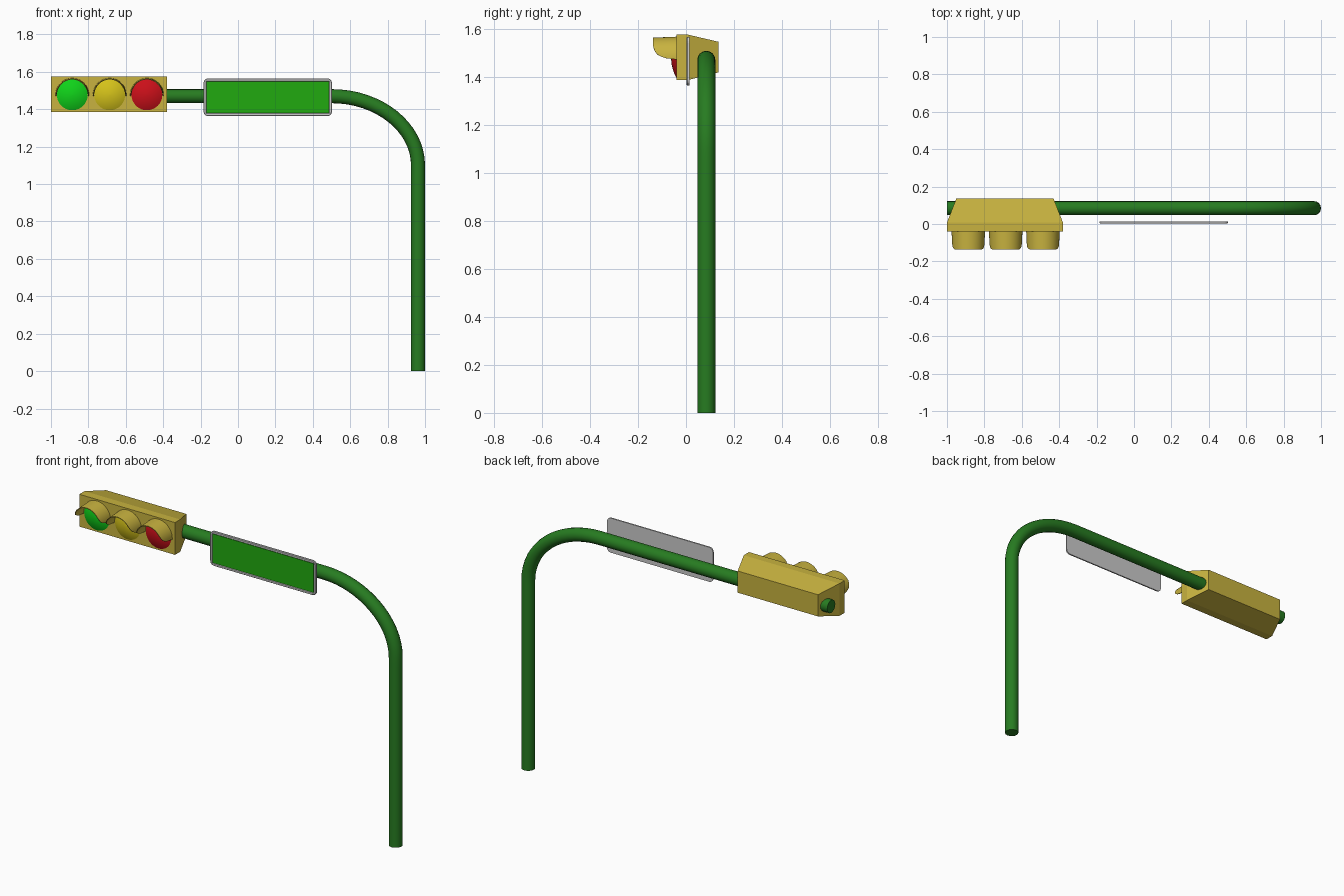
import bpy, bmesh, math
from mathutils import Vector

if "Cube" in bpy.data.objects:
    bpy.data.objects.remove(bpy.data.objects["Cube"])


def material(name, rgb):
    m = bpy.data.materials.new(name)
    m.diffuse_color = (*rgb, 1)
    m.use_nodes = True
    m.node_tree.nodes["Principled BSDF"].inputs["Base Color"].default_value = m.diffuse_color
    return m


HOUSING = material("housing_yellow", (0.58, 0.45, 0.05))
POLE = material("pole_green", (0.02, 0.20, 0.015))
SIGN = material("sign_green", (0.015, 0.40, 0.005))
LENSES = [("green", -0.886, material("lens_green", (0.005, 0.65, 0.01))),
          ("amber", -0.686, material("lens_amber", (0.66, 0.54, 0.01))),
          ("red", -0.487, material("lens_red", (0.60, 0.005, 0.01)))]
LENS_Z = 1.477


def finish(name, bm, mat=None, smooth=False):
    bmesh.ops.recalc_face_normals(bm, faces=bm.faces)
    me = bpy.data.meshes.new(name)
    bm.to_mesh(me)
    bm.free()
    ob = bpy.data.objects.new(name, me)
    bpy.context.collection.objects.link(ob)
    if mat:
        me.materials.append(mat)
    if smooth:
        shade(ob)
    return ob


def select(ob):
    bpy.ops.object.select_all(action='DESELECT')
    ob.select_set(True)
    bpy.context.view_layer.objects.active = ob


def shade(ob):
    select(ob)
    bpy.ops.object.shade_smooth_by_angle(angle=math.radians(35))


def loft(bm, rings, closed=True):
    n = len(rings[0])
    vs = [[bm.verts.new(p) for p in r] for r in rings]
    for a, b in zip(vs, vs[1:]):
        for j in range(n if closed else n - 1):
            k = (j + 1) % n
            bm.faces.new((a[j], a[k], b[k], b[j]))
    return vs


# pole: upright, wide bend and horizontal arm
cu = bpy.data.curves.new("pole", 'CURVE')
cu.dimensions = '3D'
cu.bevel_depth = 0.0375
cu.bevel_resolution = 6
cu.use_fill_caps = True
cu.resolution_u = 16
sp = cu.splines.new('BEZIER')
sp.bezier_points.add(3)
X, Z, BX, BZ = 0.9625, 1.47, 0.50, 1.10
path = [((X, 0), (X, -0.3), (X, 0.4)),
        ((X, BZ), (X, 0.8), (X, BZ + 0.55 * (Z - BZ))),
        ((BX, Z), (BX + 0.55 * (X - BX), Z), (0.1, Z)),
        ((-1, Z), (-0.5, Z), (-1.2, Z))]
for bp, pts in zip(sp.bezier_points, path):
    bp.handle_left_type = bp.handle_right_type = 'FREE'
    bp.co, bp.handle_left, bp.handle_right = [Vector((p[0], 0.0845, p[1])) for p in pts]
pole = bpy.data.objects.new("pole", cu)
bpy.context.collection.objects.link(pole)
cu.materials.append(POLE)
select(pole)
bpy.ops.object.convert(target='MESH')
shade(bpy.context.view_layer.objects.active)

# signal housing: straight front box, tapered back
bm = bmesh.new()
rings = []
for y, x0, x1, z0, z1 in [(-0.04, -1, -0.38, 1.386, 1.575),
                          (0.008, -1, -0.38, 1.386, 1.575),
                          (0.136, -0.95, -0.43, 1.418, 1.545)]:
    rings.append([(x0, y, z0), (x1, y, z0), (x1, y, z1), (x0, y, z1)])
vs = loft(bm, rings)
bm.faces.new(vs[0])
bm.faces.new(vs[-1])
finish("signal_housing", bm, HOUSING)

# lenses (shallow domes) and cutaway visors
EDGE = [(-0.036, -0.006), (-0.06, -0.003), (-0.085, 0.0), (-0.105, 0.007),
        (-0.120, 0.016), (-0.131, 0.031), (-0.137, 0.05)]
for name, x, mat in LENSES:
    bm = bmesh.new()
    rings = []
    for i in range(7):
        t = i / 6 * 0.97
        r = 0.086 * math.cos(t * math.pi / 2)
        y = -0.038 - 0.024 * (1 - (r / 0.086) ** 2)
        rings.append([(x + r * math.cos(a), y, LENS_Z + r * math.sin(a))
                      for a in [j * math.tau / 40 for j in range(40)]])
    vs = loft(bm, rings)
    bm.faces.new(vs[0])
    bm.faces.new(vs[-1])
    finish(name + "_lens", bm, mat, True)

    bm = bmesh.new()
    rings = []
    for y, dz in EDGE:
        r = 0.0875 - 0.004 * (-0.036 - y) / 0.101
        a0 = math.asin(dz / r)
        rings.append([(x + r * math.cos(a), y, LENS_Z + r * math.sin(a))
                      for a in [a0 + (math.pi - 2 * a0) * j / 28 for j in range(29)]])
    loft(bm, rings, closed=False)
    visor = finish(name + "_visor", bm, HOUSING)
    sol = visor.modifiers.new("thickness", 'SOLIDIFY')
    sol.thickness = 0.004
    sol.offset = 0
    select(visor)
    bpy.ops.object.modifier_apply(modifier=sol.name)
    shade(visor)


# street sign: rounded plate with a shallow recess holding the green panel
def rounded(x0, x1, z0, z1, r, y, n=5):
    pts = []
    for cx, cz, s in [(x1 - r, z1 - r, 0), (x0 + r, z1 - r, 1),
                      (x0 + r, z0 + r, 2), (x1 - r, z0 + r, 3)]:
        for i in range(n + 1):
            a = (s + i / n) * math.pi / 2
            pts.append((cx + r * math.cos(a), y, cz + r * math.sin(a)))
    return pts


def plate(inset, r, y):
    return rounded(-0.184 + inset, 0.502 - inset, 1.363 + inset, 1.565 - inset, r, y)


bm = bmesh.new()
vs = loft(bm, [plate(0, 0.024, 0.014), plate(0, 0.024, 0.006), plate(0.003, 0.021, 0.003),
               plate(0.013, 0.003, 0.003), plate(0.016, 0.002, 0.007)])
bm.faces.new(vs[0])
bm.faces.new(vs[-1])
finish("sign_frame", bm)

bm = bmesh.new()
vs = loft(bm, [plate(0.016, 0.002, 0.008), plate(0.016, 0.002, 0.005)])
bm.faces.new(vs[0])
bm.faces.new(vs[-1])
finish("sign_panel", bm, SIGN)
